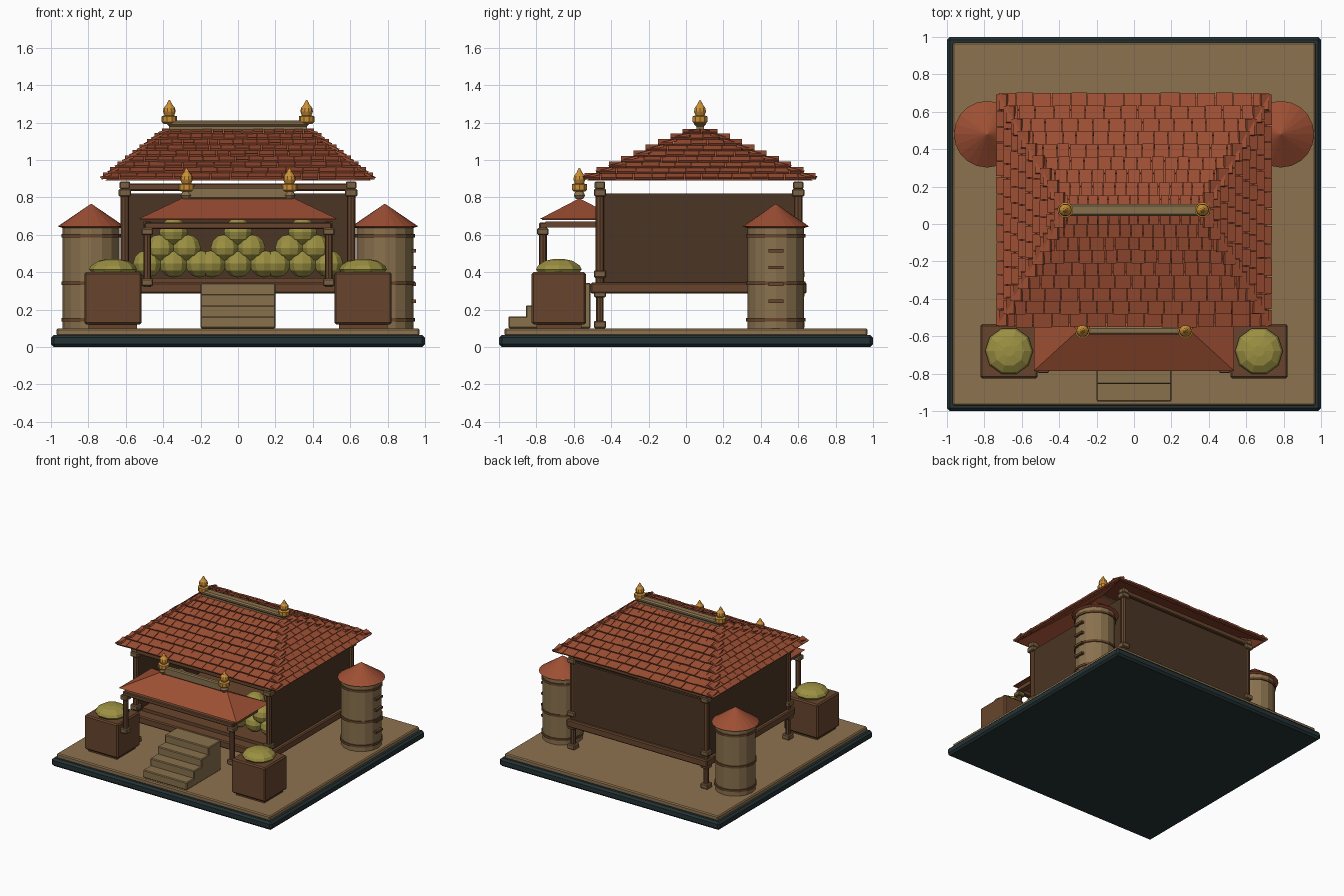
import bpy, bmesh, math, random
from mathutils import Vector

random.seed(4)
cube = bpy.data.objects.get("Cube")
if cube:
    bpy.data.objects.remove(cube, do_unlink=True)


def material(name, r, g, b):
    m = bpy.data.materials.new(name)
    m.use_nodes = True
    m.diffuse_color = (r, g, b, 1)
    m.node_tree.nodes["Principled BSDF"].inputs["Base Color"].default_value = (r, g, b, 1)
    return m


SLATE = material("dark_slate", .018, .032, .035)
SAND = material("sand", .27, .17, .078)
STONE = material("tan_stone", .25, .165, .075)
WALL = material("dark_brown", .07, .036, .018)
WOOD = material("wood_brown", .135, .06, .026)
CAP = material("light_wood", .2, .12, .055)
TILE = material("red_clay", .34, .078, .034)
GOLD = material("gold", .6, .28, .04)
GRAIN = material("grain_green", .33, .28, .055)


def finish(name, bm, mat, bevel=0):
    bmesh.ops.recalc_face_normals(bm, faces=bm.faces)
    mesh = bpy.data.meshes.new(name)
    bm.to_mesh(mesh)
    bm.free()
    mesh.materials.append(mat)
    ob = bpy.data.objects.new(name, mesh)
    bpy.context.collection.objects.link(ob)
    if bevel:
        mod = ob.modifiers.new("bevel", "BEVEL")
        mod.width = bevel
        mod.segments = 1
    return ob


def box(name, x, y, z, mat, bevel=0):
    """Box from (min, max) pairs on each axis."""
    bm = bmesh.new()
    bmesh.ops.create_cube(bm, size=1)
    for v in bm.verts:
        for i, (lo, hi) in enumerate((x, y, z)):
            v.co[i] = lo if v.co[i] < 0 else hi
    return finish(name, bm, mat, bevel)


def block(name, x, y, half, z, mat, bevel=.006):
    return box(name, (x - half, x + half), (y - half, y + half), z, mat, bevel)


def lathe(name, profile, x, y, mat, sides=16):
    """Turned solid from (radius, z) points."""
    bm = bmesh.new()
    rings = []
    for r, z in profile:
        rings.append([bm.verts.new((x + r * math.cos(a), y + r * math.sin(a), z))
                      for a in (2 * math.pi * i / sides for i in range(sides))])
    for lo, hi in zip(rings, rings[1:]):
        for i in range(sides):
            j = (i + 1) % sides
            bm.faces.new((lo[i], lo[j], hi[j], hi[i]))
    bm.faces.new(rings[0])
    bm.faces.new(rings[-1])
    return finish(name, bm, mat)


def hip_shell(name, eave, ridge, cy, z, mat):
    """Four sloping faces: eave half sizes (x, y), ridge half length, z pair."""
    bm = bmesh.new()
    a, b, c, d = [bm.verts.new((sx * eave[0], cy + sy * eave[1], z[0]))
                  for sx, sy in ((-1, -1), (1, -1), (1, 1), (-1, 1))]
    e, f = [bm.verts.new((s * ridge, cy, z[1])) for s in (-1, 1)]
    for face in ((a, b, f, e), (b, c, f), (c, d, e, f), (d, a, e)):
        bm.faces.new(face)
    return finish(name, bm, mat)


def finial(name, x, y, z):
    shape = ((.03, 0), (.042, .01), (.042, .04), (.025, .045), (.034, .065),
             (.03, .085), (.014, .105), (.012, .112), (.003, .127))
    lathe(name, [(r, z + h) for r, h in shape], x, y, GOLD, 10)


# Base
box("base_slab", (-1, 1), (-1, 1), (0, .065), SLATE, .015)
box("ground_slab", (-.97, .97), (-.97, .97), (.06, .1), SAND, .008)

# Raised floor and walls, open at the front
box("floor_deck", (-.64, .64), (-.51, .645), (.285, .345), WOOD, .008)
box("inner_floor", (-.58, .58), (-.42, .6), (.34, .37), WOOD)
box("back_wall", (-.6, .6), (.6, .62), (.34, .82), WALL)
for s, side in ((-1, "right"), (1, "left")):
    box(side + "_wall", sorted((s * .59, s * .61)), (-.44, .62), (.34, .82), WALL)

# Corner posts, stilts and top beams
for y, end in ((-.46, "front"), (.6, "back")):
    box(end + "_top_beam", (-.62, .62), (y - .025, y + .025), (.835, .875), WOOD, .006)
    for s, side in ((-1, "right"), (1, "left")):
        tag = end + "_" + side
        x = s * .605
        lathe(tag + "_post", ((.023, .34), (.023, .84)), x, y, WOOD, 8)
        lathe(tag + "_stilt", ((.02, .1), (.02, .3)), x, y, WOOD, 8)
        for part, z in (("foot", (.1, .14)), ("stilt_cap", (.265, .295)),
                        ("post_foot", (.37, .41)), ("post_cap", (.805, .845))):
            block(tag + "_" + part, x, y, .033, z, CAP)
        block(tag + "_beam_end", x, y, .028, (.845, .885), CAP)

# Main roof: shell plus rows of lifted tiles
CY, EAVE_Z, RIDGE_Z = .075, .885, 1.155
hip_shell("roof_shell", (.71, .605), .37, CY, (.89, 1.15), TILE)


def tile_slope(bm, out, start, run, half_eave, half_ridge, count, rows=9):
    out = Vector(out)
    along = Vector((-out.y, out.x, 0))
    top = Vector((0, CY, RIDGE_Z)) + out * start
    slope = out * -run + Vector((0, 0, RIDGE_Z - EAVE_Z))
    normal = (out * (RIDGE_Z - EAVE_Z) + Vector((0, 0, run))).normalized()
    for r in range(rows):
        t0, t1 = r / rows, min((r + 1.2) / rows, 1)
        half = half_eave + (half_ridge - half_eave) * t0
        n = count or max(2, round(2 * half / .09))
        shift = .25 / n * (r % 2)
        edges = [0] + [(i + random.uniform(-.1, .1)) / n + shift for i in range(1, n)] + [1]
        for u0, u1 in zip(edges, edges[1:]):
            lift = random.uniform(.012, .018)
            corners = []
            for thick in (0, .013):
                for u, t, h in ((u0, t0, lift), (u1, t0, lift), (u1, t1, 0), (u0, t1, 0)):
                    side = (2 * u - 1) * half + (.002 if u == u0 else -.002)
                    corners.append(bm.verts.new(top + slope * (t - 1) + along * side
                                                + normal * (h + thick)))
            a, b = corners[:4], corners[4:]
            bm.faces.new(a)
            bm.faces.new(b)
            for i in range(4):
                j = (i + 1) % 4
                bm.faces.new((a[i], a[j], b[j], b[i]))


tiles = bmesh.new()
for s in (-1, 1):
    tile_slope(tiles, (0, s, 0), 0, .615, .725, .37, 15)
    tile_slope(tiles, (s, 0, 0), .37, .35, .62, .03, None)
finish("roof_tiles", tiles, TILE)

# Ridge bar and finials
box("ridge_base", (-.37, .37), (CY - .02, CY + .02), (1.14, 1.19), STONE)
box("ridge_bar", (-.38, .38), (CY - .032, CY + .032), (1.18, 1.212), STONE, .01)
for s in (-1, 1):
    finial("roof_finial", s * .367, CY, 1.193)

# Porch roof with its beam, ridge and posts
PY = -.57
hip_shell("porch_roof", (.535, .215), .3, PY, (.683, .795), TILE)
box("porch_roof_underside", (-.52, .52), (-.77, -.38), (.68, .685), TILE)
box("porch_ridge", (-.28, .28), (PY - .02, PY + .02), (.79, .855), STONE, .008)
box("porch_beam", (-.5, .5), (-.785, -.745), (.63, .665), WOOD, .006)
for s in (-1, 1):
    finial("porch_finial", s * .275, PY, .83)
    lathe("porch_finial_foot", ((.02, .79), (.032, .81), (.02, .835)), s * .275, PY, STONE, 10)
    lathe("porch_post", ((.021, .32), (.021, .64)), s * .485, -.765, WOOD, 8)
    block("porch_post_foot", s * .485, -.765, .031, (.325, .365), CAP)
    block("porch_post_cap", s * .485, -.765, .031, (.598, .635), CAP)
    box("porch_rafter", sorted((s * .465, s * .505)), (-.75, -.46), (.64, .67), WOOD)

# Steps
for i in range(4):
    box("step", (-.2, .2), (-.95 + .095 * i, -.51), (.1, .163 + .06 * i), STONE, .006)


# Grain sacks stacked in pyramids
def ball(name, x, y, z, r, squash):
    bm = bmesh.new()
    bmesh.ops.create_uvsphere(bm, u_segments=10, v_segments=6, radius=r)
    for v in bm.verts:
        v.co.z *= squash
        v.co += Vector((x, y, z))
    finish(name, bm, GRAIN)


for cx in (-.345, 0, .345):
    for level, n in enumerate((3, 2, 1)):
        for i in range(n):
            ball("grain_sack", cx + .14 * (i - (n - 1) / 2), -.27, .445 + .085 * level, .08, .92)

# Crates of grain and round silos on both sides
for s, side in ((-1, "right"), (1, "left")):
    box(side + "_crate", sorted((s * .515, s * .822)), (-.825, -.535), (.12, .4), WOOD, .01)
    box(side + "_crate_foot", sorted((s * .54, s * .8)), (-.8, -.56), (.1, .12), WOOD)
    lathe(side + "_grain_heap", ((.11, .39), (.128, .415), (.118, .435), (.08, .46), (.03, .47)),
          s * .668, -.68, GRAIN, 10)
    x, y = s * .785, .48
    lathe(side + "_silo", ((.152, .1), (.152, .645)), x, y, STONE)
    lathe(side + "_silo_roof", ((.15, .635), (.178, .645), (.002, .765)), x, y, TILE, 20)
    for z in (.145, .34, .595):
        lathe(side + "_silo_band", ((.15, z - .009), (.16, z - .009), (.16, z + .009),
                                    (.15, z + .009)), x, y, WOOD)

# Ladder rungs on the left silo
for i in range(4):
    z = .245 + .09 * i
    box("silo_rung", (.925, .953), (.44, .52), (z - .009, z + .009), WOOD)
